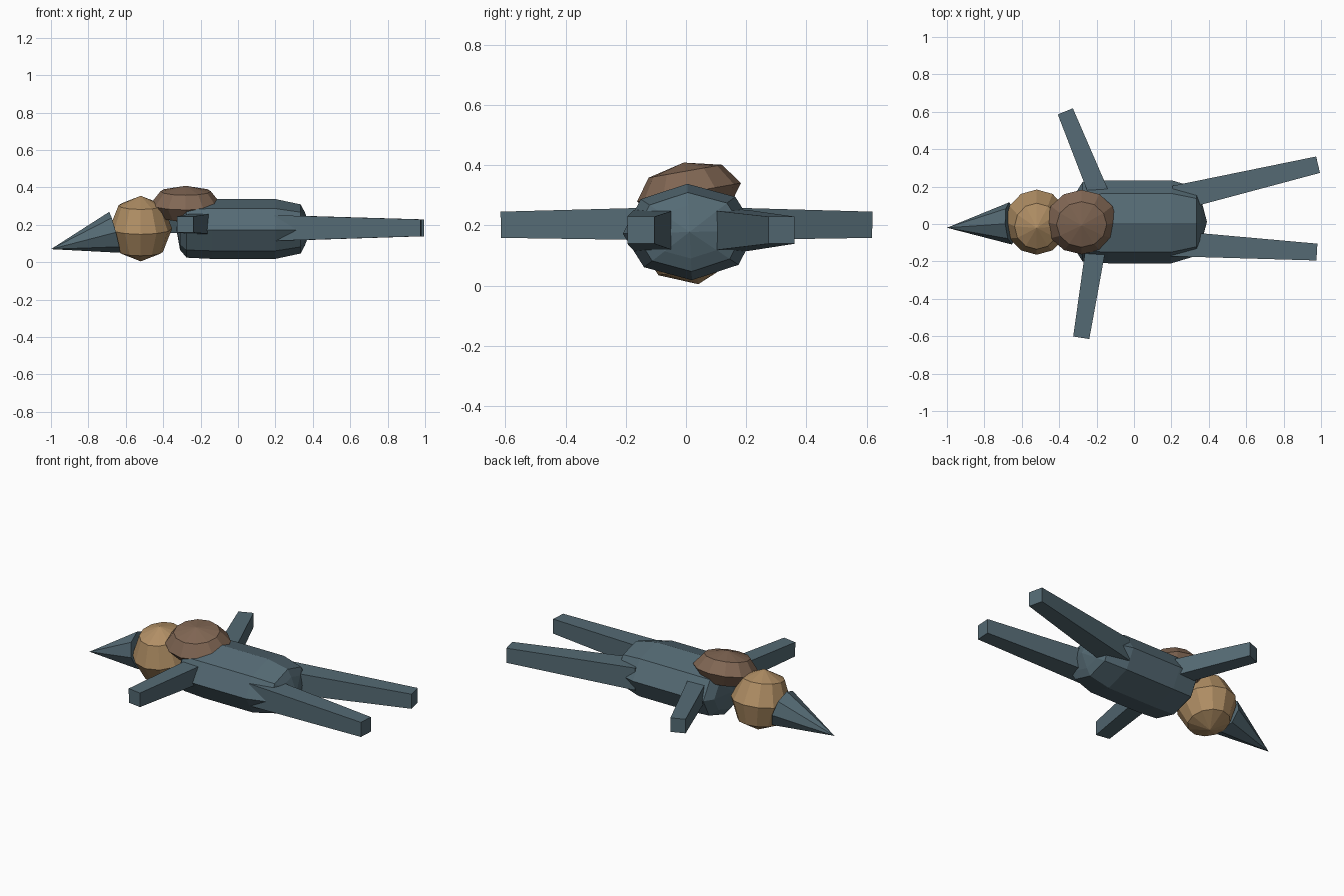
import bpy, bmesh, math
from mathutils import Vector, Matrix

if "Cube" in bpy.data.objects:
    bpy.data.objects.remove(bpy.data.objects["Cube"])


def material(name, rgb):
    m = bpy.data.materials.new(name)
    m.diffuse_color = (*rgb, 1)
    m.use_nodes = True
    m.node_tree.nodes["Principled BSDF"].inputs["Base Color"].default_value = m.diffuse_color
    return m


SLATE = material("slate", (0.09, 0.145, 0.175))
TAN = material("tan", (0.44, 0.275, 0.13))
BROWN = material("brown", (0.22, 0.135, 0.088))


def finish(name, bm, mat):
    bmesh.ops.recalc_face_normals(bm, faces=bm.faces)
    me = bpy.data.meshes.new(name)
    bm.to_mesh(me)
    bm.free()
    me.materials.append(mat)
    ob = bpy.data.objects.new(name, me)
    bpy.context.collection.objects.link(ob)
    return ob


def ellipsoid(name, centre, radii, mat):
    bm = bmesh.new()
    mtx = (Matrix.Translation(centre) @ Matrix.Rotation(math.radians(10), 4, 'X')
           @ Matrix.Diagonal((*radii, 1)))
    bmesh.ops.create_uvsphere(bm, u_segments=12, v_segments=4, radius=1, matrix=mtx)
    return finish(name, bm, mat)


def limb(name, start, end, size_start, size_end):
    """Tapered square bar between two points at the same height."""
    bm = bmesh.new()
    a, b = Vector(start), Vector(end)
    side = (b - a).cross(Vector((0, 0, 1))).normalized()
    up = side.cross(b - a).normalized()
    rings = []
    for p, s in ((a, size_start / 2), (b, size_end / 2)):
        rings.append([bm.verts.new(p + side * s * i + up * s * j)
                      for i, j in ((-1, -1), (1, -1), (1, 1), (-1, 1))])
    for r in rings:
        bm.faces.new(r)
    for k in range(4):
        n = (k + 1) % 4
        bm.faces.new((rings[0][k], rings[0][n], rings[1][n], rings[1][k]))
    return finish(name, bm, SLATE)


# Torso: eight-sided rings along x, closed with a point at each end
bm = bmesh.new()
C, RY, RZ, N = (0.012, 0.178), 0.222, 0.16, 8
profile = [(-0.31, 0.7), (-0.275, 0.96), (-0.14, 1), (0.2, 1), (0.335, 0.82), (0.358, 0.55)]
rings = []
for x, r in profile:
    ring = []
    for k in range(N):
        t = math.tau * k / N + math.radians(2)
        ring.append(bm.verts.new((x, C[0] + RY * r * math.cos(t), C[1] + RZ * r * math.sin(t))))
    rings.append(ring)
for r0, r1 in zip(rings, rings[1:]):
    for k in range(N):
        n = (k + 1) % N
        bm.faces.new((r0[k], r0[n], r1[n], r1[k]))
for ring, x in ((rings[0], -0.33), (rings[-1], 0.39)):
    tip = bm.verts.new((x, *C))
    for k in range(N):
        bm.faces.new((ring[k], ring[(k + 1) % N], tip))
finish("torso", bm, SLATE)

# Head and the rounded bundle behind it
ellipsoid("head", (-0.52, 0.01, 0.18), (0.168, 0.177, 0.178), TAN)
ellipsoid("beard", (-0.28, 0.01, 0.31), (0.19, 0.175, 0.1), BROWN)

# Pointed hat
base, tip = Vector((-0.66, 0.003, 0.16)), Vector((-1.0, -0.02, 0.07))
axis = tip - base
bm = bmesh.new()
bmesh.ops.create_cone(bm, cap_ends=True, segments=8, radius1=0.113, radius2=0,
                      depth=axis.length,
                      matrix=Matrix.Translation((base + tip) / 2)
                      @ axis.to_track_quat('Z', 'Y').to_matrix().to_4x4())
finish("pointed_hat", bm, SLATE)

# Arms and legs
limb("arm_back", (-0.17, 0.12, 0.205), (-0.367, 0.602, 0.202), 0.108, 0.087)
limb("arm_front", (-0.2, -0.1, 0.205), (-0.282, -0.608, 0.202), 0.108, 0.087)
limb("leg_back", (0.22, 0.137, 0.183), (0.984, 0.317, 0.184), 0.137, 0.09)
limb("leg_front", (0.2, -0.104, 0.183), (0.978, -0.15, 0.184), 0.137, 0.09)
